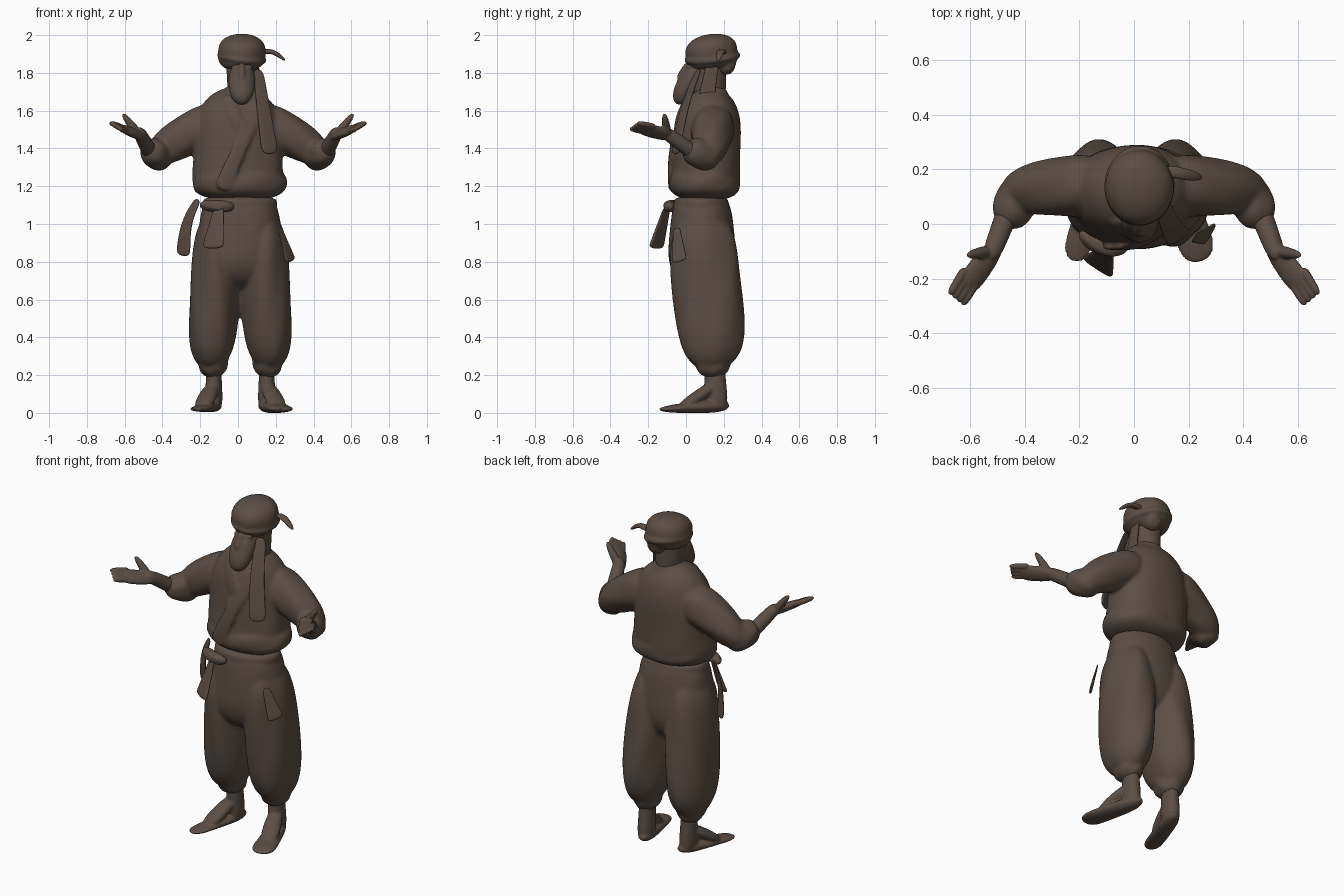
import bpy, bmesh, math
from mathutils import Matrix, Vector

if "Cube" in bpy.data.objects:
    bpy.data.objects.remove(bpy.data.objects["Cube"], do_unlink=True)

clay = bpy.data.materials.new("brown_clay")
clay.use_nodes = True
clay.diffuse_color = (0.105, 0.075, 0.057, 1)
clay.node_tree.nodes["Principled BSDF"].inputs["Base Color"].default_value = clay.diffuse_color

UP, BACK = Vector((0, 0, 1)), Vector((0, 1, 0))
SIDES = {"left": 1, "right": -1}
LEG_OFFSET = .012


def blend(a, b, t):
    return a + (b - a) * t


def part(name, start, end, size, end_size=None, flat=1, thin=0, swell=0, blunt=(3, 3),
         bend=(0, 0, 0), spin=0, fold=0, square=1, mirror=1, offset=0, sides=24, steps=14):
    """Rounded, tapered form from start to end.

    size and end_size are half widths, flat is depth over width, thin reduces
    the depth towards the end, swell fattens the middle, blunt squares off the
    two ends, bend bows the path, spin turns the section, fold adds pleats.
    """
    flip = Vector((mirror, 1, 1))
    shift = Vector((offset, 0, 0))
    start, end = Vector(start) * flip + shift, Vector(end) * flip + shift
    bend = Vector(bend) * flip
    end_size = size if end_size is None else end_size
    steep = abs((end - start).normalized().z) > .75
    reference = BACK if steep else UP

    def path(t):
        return start.lerp(end, t) + bend * math.sin(math.pi * t)

    bm = bmesh.new()
    rings = []
    for i in range(1, steps):
        t = (1 - math.cos(math.pi * i / steps)) / 2
        along = (path(t + .01) - path(t - .01)).normalized()
        across = along.cross(reference).normalized()
        across.rotate(Matrix.Rotation(spin * mirror, 3, along))
        depth = across.cross(along)
        reach = abs(2 * t - 1)
        rounding = math.sqrt(1 - reach ** blunt[t > .5])
        radius = (blend(size, end_size, t) + swell * math.sin(math.pi * t)) * rounding
        ring = []
        for k in range(sides):
            angle = math.tau * k / sides
            c, s = math.cos(angle), math.sin(angle)
            c = math.copysign(abs(c) ** square, c)
            s = math.copysign(abs(s) ** square, s)
            pleat = 1 + fold * math.sin(5 * angle + 8 * t * mirror)
            offset_in_section = across * c + depth * s * flat * (1 - thin * t)
            ring.append(bm.verts.new(path(t) + offset_in_section * radius * pleat))
        rings.append(ring)
    for low, high in zip(rings, rings[1:]):
        for k in range(sides):
            n = (k + 1) % sides
            bm.faces.new((low[k], low[n], high[n], high[k]))
    # Close both ends with a fan to the tip
    for ring, tip in ((rings[0], start), (rings[-1], end)):
        point = bm.verts.new(tip)
        for k in range(sides):
            bm.faces.new((ring[k], ring[(k + 1) % sides], point))
    bmesh.ops.recalc_face_normals(bm, faces=bm.faces[:])
    for face in bm.faces:
        face.smooth = True
    mesh = bpy.data.meshes.new(name)
    bm.to_mesh(mesh)
    bm.free()
    mesh.materials.append(clay)
    obj = bpy.data.objects.new(name, mesh)
    bpy.context.collection.objects.link(obj)
    subdivision = obj.modifiers.new("subdivision", 'SUBSURF')
    subdivision.levels = subdivision.render_levels = 1
    return obj


def cloth(name, start, end, size, end_size, **options):
    """Thin hanging strip with square ends."""
    return part(name, start, end, size, end_size, flat=.18, blunt=(20, 20), square=.6, **options)


def fuse(name, pieces, voxel=.01, softness=5):
    """Melt overlapping pieces into one soft skin."""
    body = pieces[0]
    with bpy.context.temp_override(active_object=body, object=body, selected_objects=pieces,
                                   selected_editable_objects=pieces):
        bpy.ops.object.join()
    body.name = name
    remesh = body.modifiers.new("melt", 'REMESH')
    remesh.mode = 'VOXEL'
    remesh.voxel_size = voxel
    remesh.use_smooth_shade = True
    smooth = body.modifiers.new("soften", 'SMOOTH')
    smooth.iterations = softness


# Bloused shirt with crossed front and wide sleeves
shirt = [
    part("shirt", (0, .1, 1.12), (0, .13, 1.73), .26, .25, flat=.75, swell=-.02,
         blunt=(8, 2.6), fold=.015, square=.92),
    part("hem", (.01, .1, 1.12), (.01, .1, 1.32), .257, .245, flat=.76, fold=.02, square=.92),
    part("collar", (.015, .13, 1.58), (.02, .13, 1.76), .13, .08, flat=.95),
    cloth("upper_lapel", (.11, 0, 1.64), (-.09, -.085, 1.18), .035, .045, bend=(0, -.035, 0)),
    cloth("lower_lapel", (-.07, .01, 1.68), (.04, -.06, 1.46), .03, .03, bend=(0, -.02, 0)),
]
for side in SIDES.values():
    shirt += [
        part("sleeve", (.08, .15, 1.56), (.48, .12, 1.33), .13, .085, blunt=(4, 3),
             bend=(.01, 0, .015), fold=.035, mirror=side),
        part("rolled_cuff", (.39, .17, 1.34), (.475, -.01, 1.4), .085, .075, fold=.04, mirror=side),
    ]
fuse("shirt", shirt)

# Baggy trousers with belt
trousers = [
    part("seat", (.01, .09, .65), (.01, .08, 1.17), .25, .19, flat=.77,
         swell=.01, blunt=(3, 9), fold=.012, square=.92),
    part("belt", (.01, .08, 1.05), (.01, .08, 1.15), .2, flat=.74, blunt=(6, 6)),
]
for side in SIDES.values():
    leg = dict(mirror=side, offset=LEG_OFFSET)
    trousers += [
        part("trouser_leg", (.11, .075, 1.08), (.158, .15, .22), .122, .125, flat=1.4,
             swell=.01, blunt=(5, 5), fold=.035, **leg),
        part("trouser_cuff", (.145, .14, .36), (.145, .14, .185), .085, .075,
             flat=1.2, fold=.07, **leg),
    ]
fuse("trousers", trousers)

for word, side in SIDES.items():
    # Ankle and turned-out foot
    leg = dict(mirror=side, offset=LEG_OFFSET)
    fuse(word + "_foot", [
        part("ankle", (.14, .15, .3), (.14, .16, .01), .037, .05, flat=1.35, blunt=(8, 6), **leg),
        part("instep", (.14, .16, .15), (.21, -.04, .02), .045, .055, flat=.8, thin=.4, **leg),
        part("sole", (.12, .23, .04), (.235, -.14, .018), .047, .065 + .01 * side, flat=.8,
             thin=.75, blunt=(4, 6), **leg),
    ], voxel=.007, softness=3)

    # Forearm, tilted palm, fingers and thumb
    hand = [
        part("forearm", (.45, .08, 1.35), (.53, -.13, 1.5), .044, .034, blunt=(6, 6), mirror=side),
        part("palm", (.49, -.06, 1.46), (.63, -.25, 1.51), .04, .055, flat=.7, thin=.5,
             spin=.5, mirror=side),
        part("thumb", (.53, -.1, 1.48), (.612, -.115, 1.585), .028, .015,
             blunt=(6, 4), mirror=side, sides=10, steps=8),
    ]
    for i in range(4):
        spread = Vector((.016, .013, .01)) * i
        hand.append(part("finger", Vector((.57, -.2, 1.485)) + spread,
                         Vector((.63, -.3, 1.505)) + spread, .018, .015,
                         blunt=(6, 5), mirror=side, sides=10, steps=8))
    fuse(word + "_hand", hand, voxel=.005, softness=3)

# Head with brow, nose, moustache and beard
face = [
    part("head", (.02, .13, 1.64), (.02, .11, 1.96), .072, .09, flat=1.15, blunt=(8, 4)),
    part("nose", (.02, .015, 1.86), (.02, -.035, 1.75), .014, .027, flat=1.2, sides=12),
    part("beard", (.02, -.05, 1.635), (.02, .07, 1.84), .06, .08, flat=.85, fold=.02),
    part("jaw", (.02, .04, 1.67), (.02, .07, 1.84), .062, .076, flat=.9),
]
for side in SIDES.values():
    face += [
        part("moustache", (0, -.045, 1.755), (.06, 0, 1.71), .015, .01,
             mirror=side, offset=.02, sides=8, steps=8),
        part("brow", (.005, .005, 1.83), (.06, .025, 1.83), .014,
             mirror=side, offset=.02, sides=8, steps=8),
    ]
fuse("head", face, voxel=.007, softness=4)

# Wrapped cap with roll, knot and loose tail
bpy.ops.mesh.primitive_torus_add(major_radius=.114, minor_radius=.018, major_segments=36,
                                 location=(.02, .14, 1.88), rotation=(.1, .12, 0))
roll = bpy.context.object
roll.scale.y = 1.14
fuse("cap", [
    part("crown", (.02, .15, 1.81), (.02, .12, 2.005), .125, .13, flat=1.1, blunt=(4, 2.6), fold=.012),
    roll,
    part("knot", (.05, .2, 1.79), (.04, .23, 1.95), .055, .055, fold=.05),
], voxel=.008, softness=3)
part("cap_tail", (.1, .2, 1.9), (.25, .17, 1.865), .025, .02, flat=.6, bend=(0, 0, .03), sides=10)

# Scarf hanging from the cap over the chest
cloth("ear_cloth", (.105, .15, 1.9), (.11, .1, 1.62), .03, .045, spin=math.pi / 2)
cloth("scarf", (.105, .07, 1.82), (.17, -.055, 1.37), .03, .05, bend=(0, -.02, 0), spin=-.5)

# Sash knot, sash ends and hip tag
part("sash_knot", (-.2, -.03, 1.1), (-.02, -.08, 1.09), .032, bend=(0, -.03, 0), fold=.05)
cloth("front_sash_end", (-.1, -.1, 1.09), (-.135, -.16, .87), .03, .068, spin=.6)
cloth("side_sash_end", (-.21, .03, 1.13), (-.29, .085, .83), .02, .045, spin=.6, bend=(-.02, 0, .02))
cloth("hip_tag", (.22, -.05, .98), (.28, -.035, .8), .02, .048, spin=-1)
